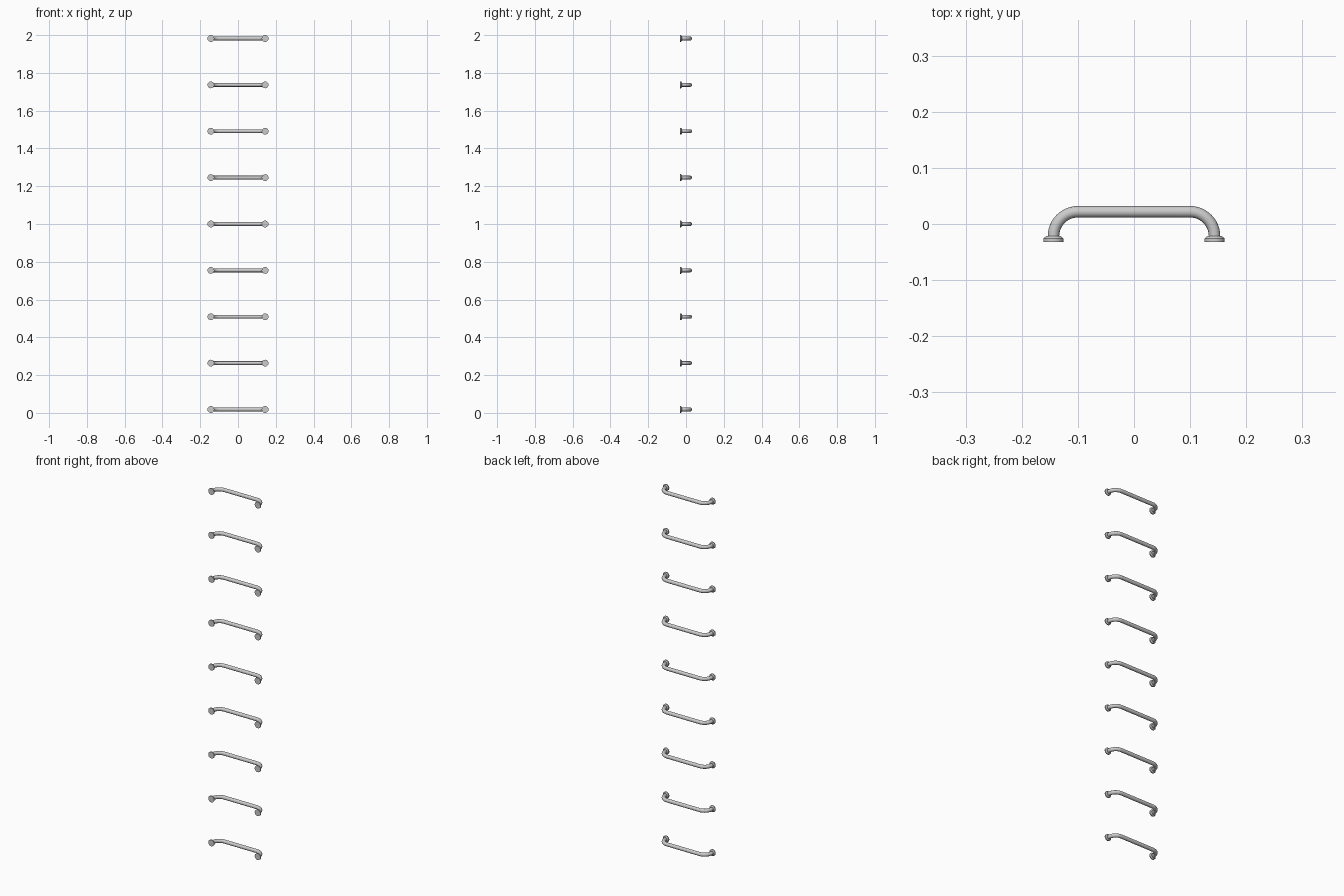
import bpy, bmesh, math

if "Cube" in bpy.data.objects:
    bpy.data.objects.remove(bpy.data.objects["Cube"])

RUNGS = 9
FLANGE_R = 0.018
LEG_X = 0.1435
BAR_R = 0.0102
BAR_Y = 0.0218
BEND = 0.0435
BACK = -0.032
STEP = (2 - 2 * FLANGE_R) / (RUNGS - 1)


def finish(obj):
    bpy.ops.object.select_all(action='DESELECT')
    obj.select_set(True)
    bpy.context.view_layer.objects.active = obj
    bpy.ops.object.shade_smooth_by_angle(angle=math.radians(35))


def link(name, mesh, z):
    obj = bpy.data.objects.new(name, mesh)
    obj.location.z = z
    bpy.context.collection.objects.link(obj)
    return obj


# Bent bar: half path with a quarter bend, mirrored and swept with a round section
half = [(LEG_X, BACK + 0.002)]
for i in range(13):
    a = math.pi / 2 * i / 12
    half.append((LEG_X - BEND + BEND * math.cos(a), BAR_Y - BEND + BEND * math.sin(a)))
path = half + [(-x, y) for x, y in reversed(half)]

curve = bpy.data.curves.new("bar_path", 'CURVE')
curve.dimensions = '3D'
curve.bevel_depth = BAR_R
curve.bevel_resolution = 6
curve.use_fill_caps = True
spline = curve.splines.new('POLY')
spline.points.add(len(path) - 1)
for p, (x, y) in zip(spline.points, path):
    p.co = (x, y, 0, 1)
bar = link("rung_bar_1", curve, FLANGE_R)
bpy.ops.object.select_all(action='DESELECT')
bar.select_set(True)
bpy.context.view_layer.objects.active = bar
bpy.ops.object.convert(target='MESH')
bar = bpy.context.object
finish(bar)

# Pair of mounting flanges: lathed discs with a sloped shoulder
profile = [(0, BACK), (FLANGE_R, BACK), (FLANGE_R, -0.026),
           (0.0165, -0.0245), (0.0125, -0.0215), (0, -0.0215)]
bm = bmesh.new()
for side in (-1, 1):
    verts = [bm.verts.new((r, y, 0)) for r, y in profile]
    edges = [bm.edges.new(pair) for pair in zip(verts, verts[1:])]
    bmesh.ops.spin(bm, geom=verts + edges, cent=(0, 0, 0), axis=(0, 1, 0),
                   angle=2 * math.pi, steps=32)
    new = [v for v in bm.verts if abs(v.co.x) < 0.05]
    bmesh.ops.translate(bm, verts=new, vec=(side * LEG_X, 0, 0))
bmesh.ops.remove_doubles(bm, verts=bm.verts, dist=1e-5)
bmesh.ops.recalc_face_normals(bm, faces=bm.faces)
flange_mesh = bpy.data.meshes.new("flange_pair")
bm.to_mesh(flange_mesh)
bm.free()
finish(link("rung_flanges_1", flange_mesh, FLANGE_R))

# Remaining rungs share the same meshes
for i in range(1, RUNGS):
    z = FLANGE_R + i * STEP
    link(f"rung_bar_{i + 1}", bar.data, z)
    link(f"rung_flanges_{i + 1}", flange_mesh, z)
